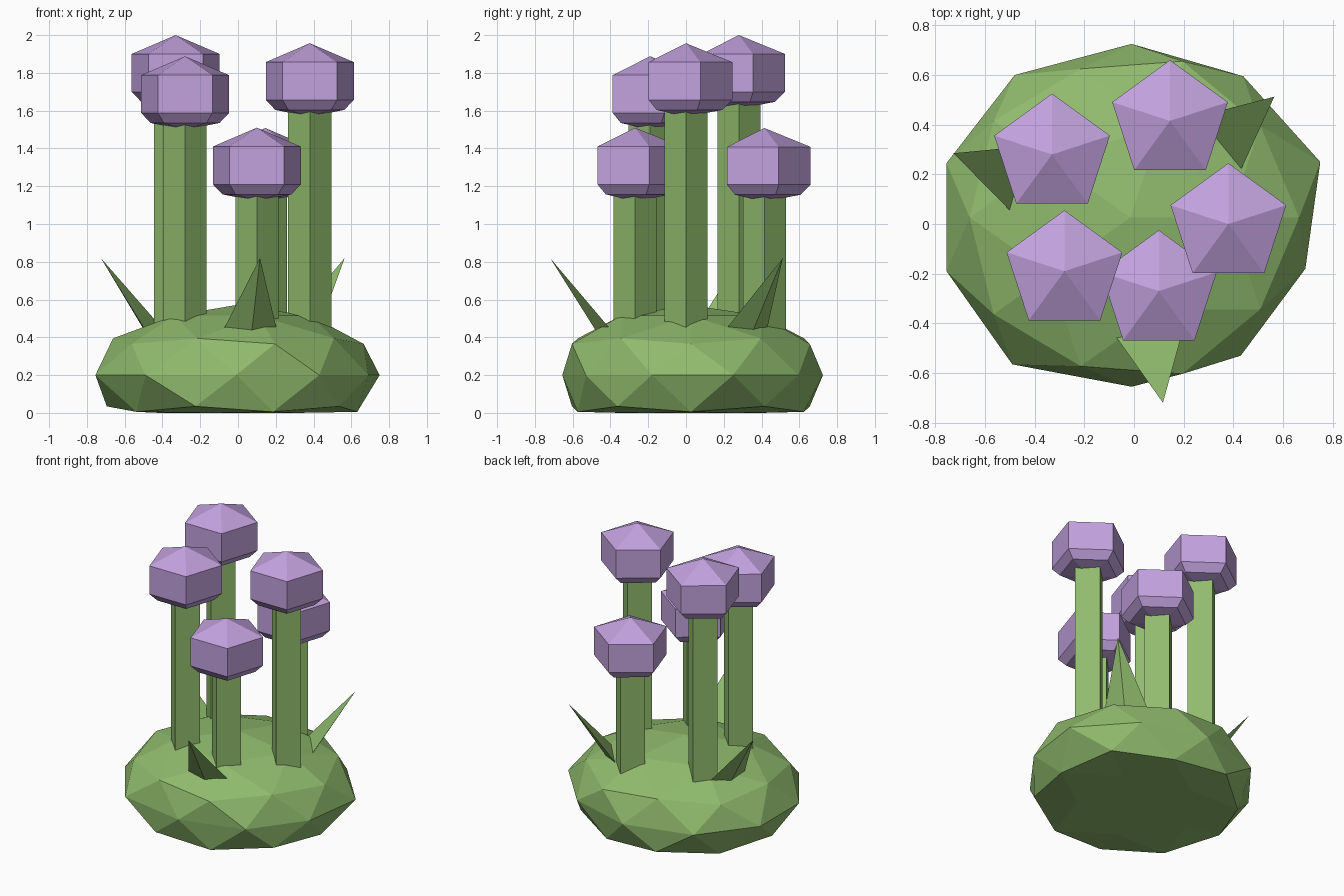
import bpy, bmesh
from math import sin, cos, pi, radians, atan2
from mathutils import Vector

if "Cube" in bpy.data.objects:
    bpy.data.objects.remove(bpy.data.objects["Cube"])

def material(name, color):
    m = bpy.data.materials.new(name)
    m.diffuse_color = (*color, 1)
    m.use_nodes = True
    m.node_tree.nodes["Principled BSDF"].inputs["Base Color"].default_value = m.diffuse_color
    return m

GREEN = material("green", (0.28, 0.50, 0.155))
PURPLE = material("purple", (0.54, 0.36, 0.73))

def finish(name, bm, mat):
    bmesh.ops.recalc_face_normals(bm, faces=bm.faces)
    me = bpy.data.meshes.new(name)
    bm.to_mesh(me)
    bm.free()
    me.materials.append(mat)
    ob = bpy.data.objects.new(name, me)
    bpy.context.collection.objects.link(ob)
    return ob

CX, CY = -0.015, 0.026  # centre of the mound

# Mound: squashed icosphere, uneven equator, flattened on the ground
equator = [(0.75, 0.25), (0.44, 0.595), (-0.01, 0.725), (-0.48, 0.60), (-0.755, 0.245),
           (-0.755, -0.19), (-0.49, -0.565), (-0.01, -0.655), (0.43, -0.53), (0.69, -0.18)]
bm = bmesh.new()
bmesh.ops.create_icosphere(bm, subdivisions=2, radius=1)
for v in bm.verts:
    x, y, z = v.co
    if abs(z) < 0.05:
        k = round((atan2(y, x) - pi / 10) / (pi / 5)) % 10
        v.co = (*equator[k], 0.2)
    else:
        v.co = (CX + 0.76 * x, CY + 0.74 * y, max(0, 0.2 + 0.37 * z))
finish("mound", bm, GREEN)

# Five-sided flower head: rings joined between two tips
def flower_head(name, x, y, z):
    bm = bmesh.new()
    rings = [[bm.verts.new((x + r * cos(pi / 2 + i * 2 * pi / 5),
                            y + r * sin(pi / 2 + i * 2 * pi / 5), z + h)) for i in range(5)]
             for r, h in ((0.245, 0.1), (0.245, -0.1), (0.192, -0.153))]
    top = bm.verts.new((x, y, z + 0.2))
    bottom = bm.verts.new((x, y, z - 0.19))
    for i in range(5):
        j = (i + 1) % 5
        bm.faces.new((top, rings[0][i], rings[0][j]))
        bm.faces.new((bottom, rings[2][j], rings[2][i]))
        for a, b in zip(rings, rings[1:]):
            bm.faces.new((a[i], b[i], b[j], a[j]))
    finish(name, bm, PURPLE)

# Four-sided stem
def stem(name, x, y, z0, z1):
    bpy.ops.mesh.primitive_cylinder_add(vertices=4, radius=0.114, depth=z1 - z0,
                                        location=(x, y, (z0 + z1) / 2))
    ob = bpy.context.object
    ob.name = name
    ob.data.materials.append(GREEN)

flowers = [(-0.33, 0.28, 1.80), (0.145, 0.415, 1.308), (0.38, 0.0, 1.757),
           (0.10, -0.27, 1.31), (-0.28, -0.19, 1.688)]
for n, (x, y, z) in enumerate(flowers, 1):
    stem(f"stem_{n}", x, y, 0.3, z - 0.1)
    flower_head(f"flower_head_{n}", x, y, z)

# Pointed leaves leaning outwards, three-sided
def leaf(name, angle):
    u = Vector((cos(angle), sin(angle), 0))
    w = Vector((-sin(angle), cos(angle), 0))
    def at(r, s, z):
        return Vector((CX, CY, z)) + u * r + w * s
    bm = bmesh.new()
    a, b, c, tip = [bm.verts.new(at(*p)) for p in
                    ((0.40, -0.17, 0.37), (0.40, 0.17, 0.37), (0.45, 0, 0.34), (0.757, 0, 0.82))]
    for f in ((a, b, c), (a, b, tip), (b, c, tip), (c, a, tip)):
        bm.faces.new(f)
    finish(name, bm, GREEN)

for n, deg in enumerate((-80, 40, 160), 1):
    leaf(f"leaf_{n}", radians(deg))
